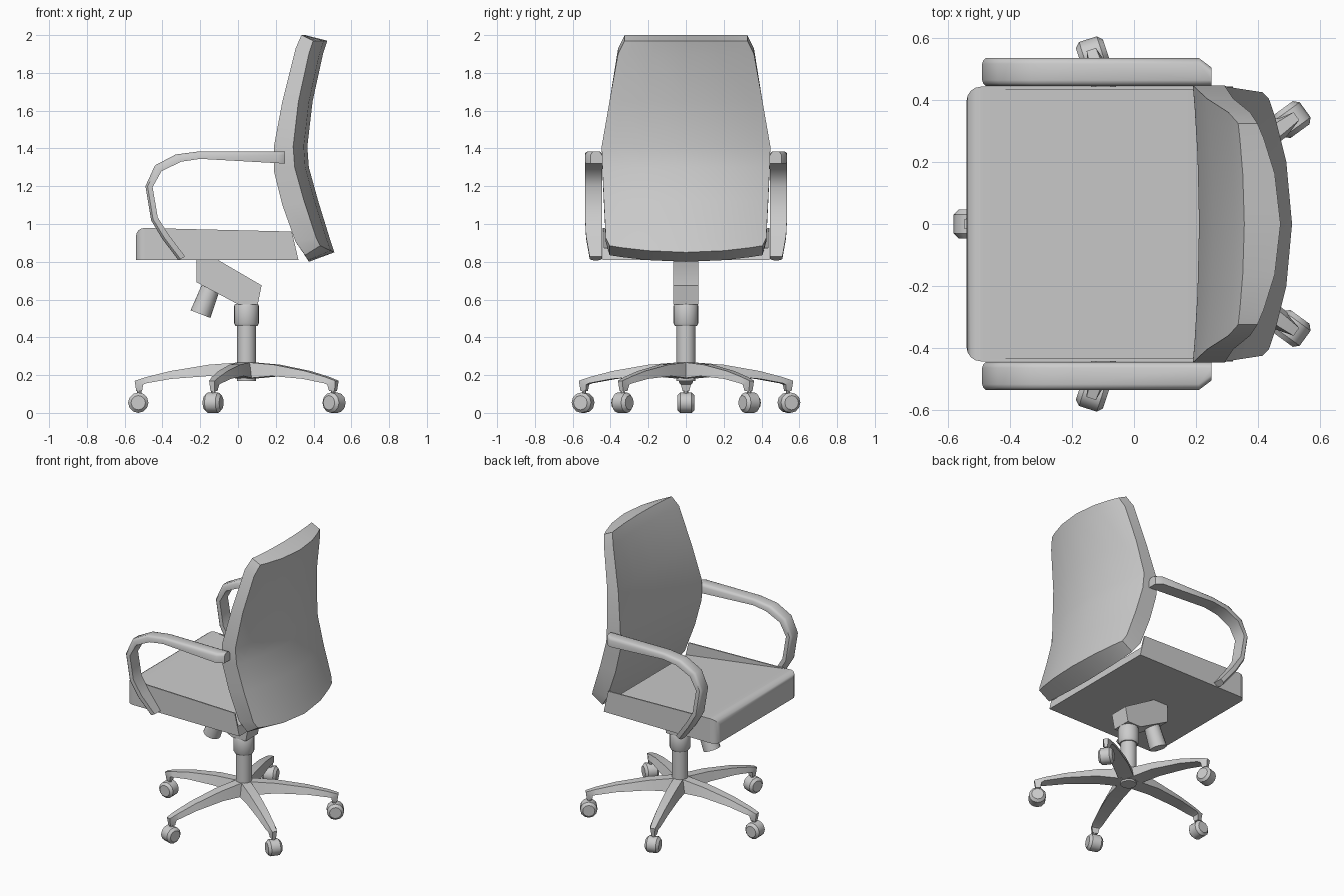
import bpy, bmesh, math
from mathutils import Matrix, Vector

if "Cube" in bpy.data.objects:
    bpy.data.objects.remove(bpy.data.objects["Cube"])

BASE_X = 0.045


def finish(name, bm, angle=35):
    bmesh.ops.recalc_face_normals(bm, faces=bm.faces)
    me = bpy.data.meshes.new(name)
    bm.to_mesh(me)
    bm.free()
    ob = bpy.data.objects.new(name, me)
    bpy.context.collection.objects.link(ob)
    bpy.ops.object.select_all(action='DESELECT')
    ob.select_set(True)
    bpy.context.view_layer.objects.active = ob
    bpy.ops.object.shade_smooth_by_angle(angle=math.radians(angle))
    return ob


def loft(name, rings, matrix=None, caps=True, angle=35):
    """Skin a list of equal closed rings."""
    bm = bmesh.new()
    vs = [[bm.verts.new(p) for p in r] for r in rings]
    n = len(rings[0])
    for a, b in zip(vs, vs[1:]):
        for i in range(n):
            j = (i + 1) % n
            bm.faces.new((a[i], a[j], b[j], b[i]))
    for ring in (vs[0], vs[-1]):
        if caps == 'strip':
            for i in range(n // 2 - 1):
                bm.faces.new((ring[i], ring[i + 1], ring[n - 2 - i], ring[n - 1 - i]))
        else:
            bm.faces.new(ring)
    if matrix:
        bm.transform(matrix)
    return finish(name, bm, angle)


def prism(name, profile, half_y):
    return loft(name, [[(x, y, z) for x, z in profile] for y in (-half_y, half_y)])


def lathe(name, sections, sides, matrix):
    """Round part along local z from (radius, z) sections."""
    tau = 2 * math.pi / sides
    rings = [[(r * math.cos(i * tau), r * math.sin(i * tau), z) for i in range(sides)]
             for r, z in sections]
    return loft(name, rings, matrix)


# Seat: rounded front, dished top sloping to the rear between thin side walls
seat = prism("seat", [(-.54, .81), (-.54, .98), (.285, .96), (.32, .81)], .443)
bm = bmesh.new()
bm.from_mesh(seat.data)
front = [e for e in bm.edges if all(v.co.x < -.5 for v in e.verts)
         and any(v.co.z > .9 for v in e.verts)]
bmesh.ops.bevel(bm, geom=front, offset=.045, segments=4, profile=.5, affect='EDGES')
bm.to_mesh(seat.data)
bm.free()
cutter = prism("seat_cutter", [(-.46, .9785), (-.46, 1.1), (.5, 1.1), (.5, .845)], .434)
cutter.hide_render = True
mod = seat.modifiers.new("dish", 'BOOLEAN')
mod.operation = 'DIFFERENCE'
mod.object = cutter
bpy.ops.object.select_all(action='DESELECT')
seat.select_set(True)
bpy.context.view_layer.objects.active = seat
bpy.ops.object.modifier_apply(modifier=mod.name)
bpy.data.objects.remove(cutter)
bpy.ops.object.shade_smooth_by_angle(angle=math.radians(35))

# Backrest: rows of front edge x,z / back centre x,z / half width
rows = [(.355, .80, .51, .85, .405), (.305, .89, .49, .91, .425),
        (.235, 1.10, .425, 1.12, .435), (.19, 1.28, .375, 1.30, .443),
        (.19, 1.41, .367, 1.41, .447), (.235, 1.65, .395, 1.65, .405),
        (.305, 1.93, .45, 1.90, .36), (.336, 2.0, .473, 1.97, .325)]
cols = [-1, -.85, -.5, 0, .5, .85, 1]
rings = []
for k, (fx, fz, bx, bz, w) in enumerate(rows):
    lift = .035 if k == 0 else .015 if k == 1 else 0
    f = [(fx + .02 * (1 - t * t), w * t, fz + lift * t * t) for t in cols]
    b = [(bx - .075 * t * t, w * t, bz + lift * t * t) for t in cols]
    rings.append(f + b[::-1])
loft("backrest", rings, caps='strip')

# Armrests: outer x,z / inner x,z along the loop / outer y
arm = [(.25, 1.385, .25, 1.32, .505), (.21, 1.385, .21, 1.322, .535),
       (-.20, 1.385, -.20, 1.345, .535), (-.33, 1.368, -.30, 1.33, .535),
       (-.44, 1.31, -.405, 1.28, .535), (-.49, 1.20, -.452, 1.195, .535),
       (-.46, 1.02, -.425, 1.035, .535), (-.40, .92, -.365, .94, .53),
       (-.315, .808, -.28, .828, .51)]
for side, label in ((1, "left"), (-1, "right")):
    rings = []
    for ox, oz, ix, iz, y1 in arm:
        y0, c = .446, .018
        sec = [(.3, y0), (.08, y0 + .008), (0, y0 + c), (0, y1 - c),
               (.08, y1 - .008), (.3, y1), (1, y1), (1, y0)]
        rings.append([(ox + (ix - ox) * u, side * y, oz + (iz - oz) * u) for u, y in sec])
    loft("armrest_" + label, rings, angle=40)

# Tilt mechanism and tension knob
prism("tilt_housing", [(-.22, .812), (-.11, .812), (.125, .675), (.105, .575),
                       (0, .575), (-.22, .692)], .066)
axis = Vector((-.36, 0, -.93))
lathe("tension_knob", [(.045, 0), (.05, .05), (.056, .19)], 16,
      Matrix.Translation((-.13, 0, .70)) @ axis.to_track_quat('Z', 'Y').to_matrix().to_4x4())

# Gas column
at_base = Matrix.Translation((BASE_X, 0, 0))
lathe("column", [(.05, .17), (.05, .47)], 20, at_base)
lathe("column_collar", [(.058, .46), (.066, .475), (.066, .565), (.06, .577)], 20, at_base)

# Star base: five arched legs, each with a caster
leg = [(0, .27, 0, .18, .05), (.2, .255, .2, .195, .05), (.4, .222, .4, .18, .042),
       (.53, .19, .53, .157, .034), (.592, .17, .547, .15, .026), (.584, .115, .553, .115, .018)]
for i in range(5):
    spin = at_base @ Matrix.Rotation(math.radians(36 + 72 * i), 4, 'Z')
    rings = [[(tr, -w * .6, tz), (tr, w * .6, tz), (br, w, bz), (br, -w, bz)]
             for tr, tz, br, bz, w in leg]
    loft(f"base_leg_{i + 1}", rings, spin, angle=25)
    lathe(f"caster_stem_{i + 1}", [(.012, .05), (.012, .14)], 8,
          spin @ Matrix.Translation((.568, 0, 0)))
    lathe(f"caster_wheel_{i + 1}", [(.038, -.046), (.054, -.03), (.054, .03), (.038, .046)], 12,
          spin @ Matrix.Translation((.573, 0, .054)) @ Matrix.Rotation(math.pi / 2, 4, 'X'))
